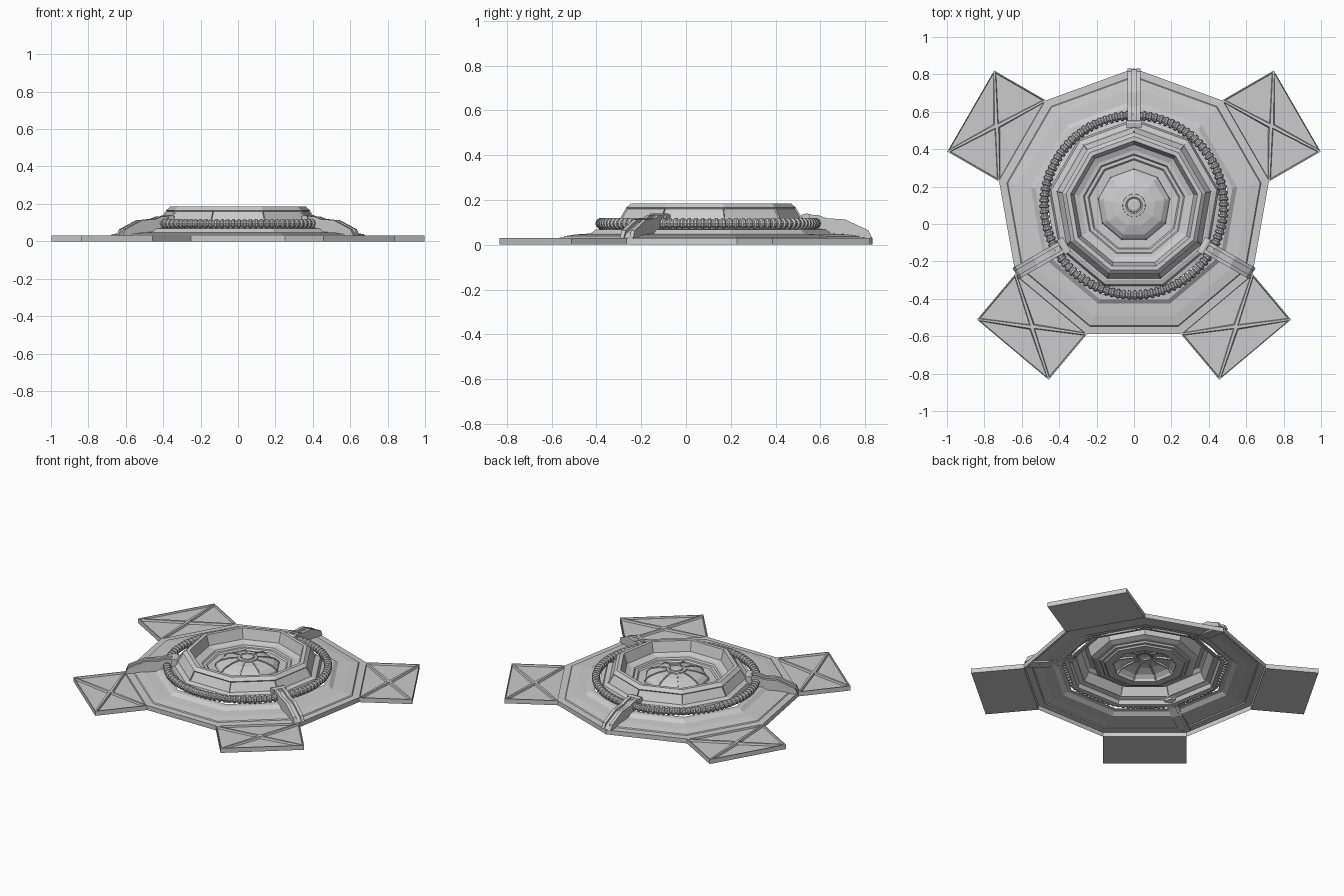
import bpy, bmesh
from math import sin, cos, pi, radians
from mathutils import Vector, Matrix

if "Cube" in bpy.data.objects:
    bpy.data.objects.remove(bpy.data.objects["Cube"])

SIDES = 9
RADIUS = 0.732
CENTRE = Vector((0, 0.1, 0))

metal = bpy.data.materials.new("light_grey_metal")
metal.use_nodes = True
GREY = (0.6, 0.6, 0.6, 1)
metal.diffuse_color = GREY
metal.node_tree.nodes["Principled BSDF"].inputs["Base Color"].default_value = GREY


def finish(name, bm, angle=0.0):
    """Turn a bmesh into an object, rotated about the hub."""
    mesh = bpy.data.meshes.new(name)
    bm.to_mesh(mesh)
    bm.free()
    mesh.materials.append(metal)
    obj = bpy.data.objects.new(name, mesh)
    obj.matrix_world = Matrix.Translation(CENTRE) @ Matrix.Rotation(angle, 4, "Z")
    bpy.context.collection.objects.link(obj)
    return obj


def revolve(bm, profile, sides=SIDES, cap=False):
    """Ring bands from the outside in; returns a list of faces per band."""
    rings = []
    for r, z in profile:
        angles = [pi / 2 + 2 * pi * i / sides for i in range(sides)]
        rings.append([bm.verts.new((r * cos(a), r * sin(a), z)) for a in angles])
    bands = []
    for a, b in zip(rings, rings[1:]):
        bands.append([bm.faces.new((a[i], a[(i + 1) % sides], b[(i + 1) % sides], b[i]))
                      for i in range(sides)])
    if cap:
        bm.faces.new(rings[-1])
    return bands


def extruded(name, outline, y0, y1, angle):
    """Side outline (radius, height) extruded across its width."""
    bm = bmesh.new()
    face = bm.faces.new([bm.verts.new((r, y0, z)) for r, z in outline])
    moved = bmesh.ops.extrude_face_region(bm, geom=[face])["geom"]
    verts = [v for v in moved if isinstance(v, bmesh.types.BMVert)]
    bmesh.ops.translate(bm, vec=(0, y1 - y0, 0), verts=verts)
    bmesh.ops.recalc_face_normals(bm, faces=bm.faces)
    return finish(name, bm, angle)


# Outer skirt: open shell with a flat rim, a small step and a shallow slope
bm = bmesh.new()
revolve(bm, [(RADIUS, 0), (RADIUS, 0.03), (0.69, 0.032), (0.685, 0.038),
             (0.63, 0.046), (0.56, 0.05), (0.535, 0.068), (0.505, 0.07)])
finish("outer_skirt", bm)

# Turret: framed side panels, rim and stepped bowl
bm = bmesh.new()
bands = revolve(bm, [(0.485, 0.07), (0.46, 0.075), (0.45, 0.1), (0.425, 0.108),
                     (0.39, 0.166), (0.368, 0.185), (0.345, 0.185), (0.325, 0.12),
                     (0.295, 0.108), (0.275, 0.106), (0.268, 0.096), (0.25, 0.096),
                     (0.242, 0.087), (0.19, 0.085)])
bmesh.ops.inset_individual(bm, faces=bands[3], thickness=0.01)
bmesh.ops.inset_individual(bm, faces=bands[3], thickness=0.005, depth=-0.007)
finish("turret", bm)

# Central dome with ridges and a round hub
bm = bmesh.new()
revolve(bm, [(0.195, 0.085), (0.19, 0.102), (0.165, 0.122), (0.115, 0.139),
             (0.06, 0.147), (0.05, 0.147)])
finish("dome", bm)
bm = bmesh.new()
revolve(bm, [(0.062, 0.143), (0.06, 0.153), (0.045, 0.155), (0.038, 0.15),
             (0.036, 0.158), (0.025, 0.163)], 24, True)
finish("dome_hub", bm)
for i in range(SIDES):
    extruded("dome_ridge", [(0.196, 0.085), (0.194, 0.104), (0.167, 0.127),
                            (0.115, 0.144), (0.06, 0.151), (0.06, 0.14),
                            (0.16, 0.115), (0.185, 0.085)],
             -0.004, 0.004, pi / 2 + 2 * pi * i / SIDES)

# Corrugated hose around the turret
bm = bmesh.new()
RIDGES, AROUND = 100, 10
rings = []
for i in range(RIDGES * 4):
    a = 2 * pi * (i + 0.3 * (i % 2)) / (RIDGES * 4)
    tube = 0.025 if i % 4 < 2 else 0.018
    rings.append([])
    for j in range(AROUND):
        t = 2 * pi * j / AROUND
        r = 0.48 + tube * cos(t)
        rings[-1].append(bm.verts.new((r * cos(a), r * sin(a), 0.095 + tube * sin(t))))
for i, ring in enumerate(rings):
    after = rings[(i + 1) % len(rings)]
    for j in range(AROUND):
        k = (j + 1) % AROUND
        bm.faces.new((ring[j], after[j], after[k], ring[k]))
bmesh.ops.recalc_face_normals(bm, faces=bm.faces)
finish("ribbed_hose", bm)

# Three struts, each two rails with a sunken channel and an inner bracket
RAIL = [(0.43, 0.136), (0.49, 0.132), (0.53, 0.118), (0.61, 0.113), (0.715, 0.064),
        (0.731, 0.03), (0.69, 0.025), (0.56, 0.045), (0.5, 0.07), (0.43, 0.09)]
CHANNEL = [(r - 0.004, z - 0.014 if i < 5 else z) for i, (r, z) in enumerate(RAIL)]
BRACKET = [(0.42, 0.108), (0.415, 0.134), (0.44, 0.14), (0.452, 0.136), (0.46, 0.08)]
for angle in (radians(d) for d in (90, 210, 330)):
    extruded("strut_rail", RAIL, -0.034, -0.014, angle)
    extruded("strut_rail", RAIL, 0.014, 0.034, angle)
    extruded("strut_channel", CHANNEL, -0.015, 0.015, angle)
    extruded("strut_bracket", BRACKET, -0.044, 0.044, angle)

# Four landing pads with cross-braced recessed triangles
inner = RADIUS * cos(pi / SIDES)
half = RADIUS * sin(pi / SIDES)
for angle in (radians(d) for d in (30, 150, 230, 310)):
    bm = bmesh.new()
    corners = [(inner, -half), (inner + 0.32, -half), (inner + 0.32, half), (inner, half)]
    low = [bm.verts.new((x, y, 0)) for x, y in corners]
    high = [bm.verts.new((x, y, 0.03)) for x, y in corners]
    bm.faces.new(low[::-1])
    top = bm.faces.new(high)
    for i in range(4):
        j = (i + 1) % 4
        bm.faces.new((low[i], low[j], high[j], high[i]))
    bmesh.ops.inset_region(bm, faces=[top], thickness=0.04)
    panels = bmesh.ops.poke(bm, faces=[top])["faces"]
    bmesh.ops.inset_individual(bm, faces=panels, thickness=0.012)
    bmesh.ops.inset_individual(bm, faces=panels, thickness=0.007, depth=-0.012)
    finish("landing_pad", bm, angle)
